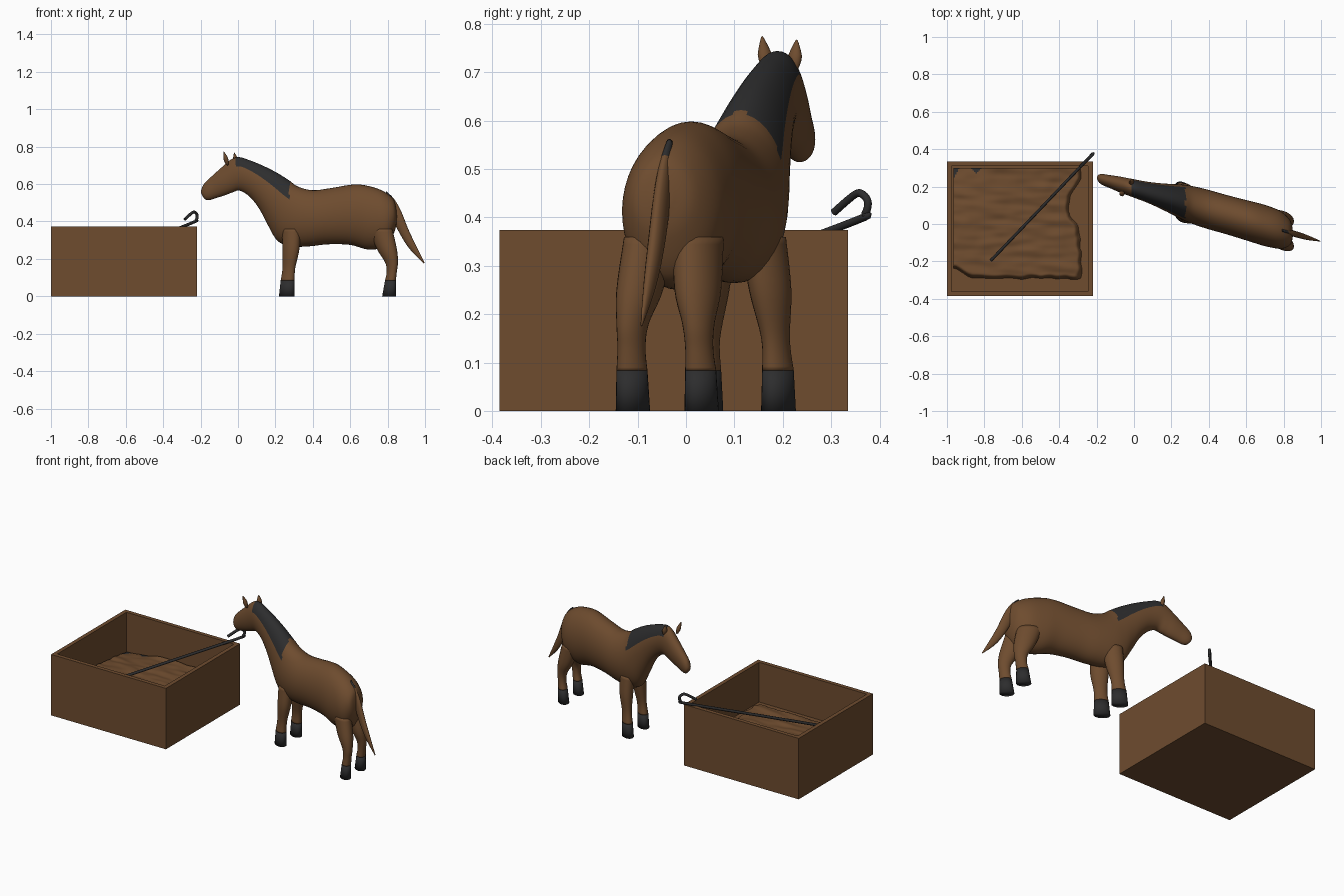
import bpy, bmesh, math
from mathutils import Vector, noise

if bpy.data.objects.get("Cube"):
    bpy.data.objects.remove(bpy.data.objects["Cube"])


def material(name, rgb):
    m = bpy.data.materials.new(name)
    m.use_nodes = True
    m.diffuse_color = (*rgb, 1)
    node = next(n for n in m.node_tree.nodes if n.type == 'BSDF_PRINCIPLED')
    node.inputs["Base Color"].default_value = (*rgb, 1)
    node.inputs["Roughness"].default_value = 0.8
    return m


BROWN = material("brown", (0.156, 0.072, 0.028))
BLACK = material("charcoal", (0.026, 0.026, 0.027))


def finish(name, bm, smooth=True):
    bmesh.ops.recalc_face_normals(bm, faces=bm.faces[:])
    mesh = bpy.data.meshes.new(name)
    bm.to_mesh(mesh)
    bm.free()
    mesh.materials.append(BROWN)
    mesh.materials.append(BLACK)
    for p in mesh.polygons:
        p.use_smooth = smooth
    ob = bpy.data.objects.new(name, mesh)
    bpy.context.collection.objects.link(ob)
    return ob


def spine_y(x):
    # the horse stands along a slanted line across the ground
    return 0.19 - 0.283 * x


def resample(rows, steps):
    # Catmull-Rom interpolation of stations
    out = []
    n = len(rows)
    for i in range(n - 1):
        quad = [rows[min(max(i + k, 0), n - 1)] for k in (-1, 0, 1, 2)]
        for s in range(steps):
            t = s / steps
            out.append([0.5 * (2 * b + (c - a) * t + (2 * a - 5 * b + 4 * c - d) * t * t
                               + (3 * b - a - 3 * c + d) * t ** 3)
                        for a, b, c, d in zip(*quad)])
    return out + [list(rows[-1])]


def loft(name, rows, steps, sides, dark):
    # each row: top x, top z, bottom x, bottom z, half width, sideways offset
    bm = bmesh.new()
    rings = []
    for tx, tz, bx, bz, w, off in resample(rows, steps):
        ring = []
        for k in range(sides):
            a = 2 * math.pi * k / sides
            c = (1 + math.cos(a)) / 2
            x = bx + (tx - bx) * c
            z = bz + (tz - bz) * c
            ring.append(bm.verts.new((x, spine_y(x) + off + w * math.sin(a), z)))
        rings.append(ring)
    for i in range(len(rings) - 1):
        for k in range(sides):
            j = (k + 1) % sides
            f = bm.faces.new((rings[i][k], rings[i][j], rings[i + 1][j], rings[i + 1][k]))
            height = (1 + math.cos(2 * math.pi * (k + 0.5) / sides)) / 2
            f.material_index = int(dark(f.calc_center_median(), height))
    for ring in (rings[0], rings[-1]):
        f = bm.faces.new(ring)
        f.material_index = int(dark(f.calc_center_median(), 0))
    return finish(name, bm)


# horse torso, neck and head in one skin, with the mane as dark crest faces
body = [(.846, .47, .85, .42, .02), (.83, .52, .84, .355, .065), (.775, .563, .795, .27, .1),
        (.7, .589, .7, .25, .11), (.62, .598, .6, .275, .108), (.5, .579, .48, .278, .105),
        (.4, .567, .38, .267, .105), (.32, .587, .28, .267, .1), (.27, .622, .21, .298, .09),
        (.2, .665, .16, .38, .076), (.125, .702, .115, .465, .064), (.06, .728, .065, .53, .055),
        (.005, .744, .01, .565, .05), (-.04, .73, -.03, .555, .046), (-.09, .687, -.07, .54, .042),
        (-.14, .642, -.115, .526, .035), (-.18, .603, -.15, .515, .03),
        (-.195, .573, -.173, .517, .022), (-.198, .553, -.187, .532, .01)]
loft("horse_body", [r + (0,) for r in body], 5, 40,
     lambda c, h: h > 0.7 and -0.015 < c.x < 0.275)

# legs: centre x, sideways distance, z, half length, half width
front = [(.261, .075, 0, .042, .034), (.265, .075, .084, .037, .031), (.272, .072, .15, .034, .028),
         (.283, .064, .25, .045, .042), (.285, .05, .36, .05, .045)]
rear = [(.808, .071, 0, .037, .034), (.815, .071, .084, .029, .031), (.822, .07, .13, .027, .028),
        (.821, .068, .18, .034, .032), (.797, .06, .25, .053, .046), (.76, .05, .36, .065, .05)]
for label, rows in (("front", front), ("rear", rear)):
    for side, s in (("left", 1), ("right", -1)):
        # the dark hoof and the brown leg share a station at the hoof line
        hoof = [(x + r, z, x - r, z, w, s * v) for x, v, z, r, w in rows[:2]]
        limb = [(x + r, z, x - r, z, w, s * v) for x, v, z, r, w in rows[1:]]
        loft(f"{label}_{side}_hoof", hoof, 2, 24, lambda c, h: True)
        loft(f"{label}_{side}_leg", limb, 5, 24, lambda c, h: False)

# tail, with a brown root
tail = [(.793, .562, .79, .55, .006), (.835, .52, .8, .5, .012), (.872, .455, .82, .43, .016),
        (.91, .36, .865, .335, .016), (.95, .275, .92, .25, .012), (.998, .18, .994, .175, .002)]
loft("tail", [r + (0,) for r in tail], 6, 16, lambda c, h: c.z > 0.525)

# ears
for side, base, tip in (("left", (-.008, .222, .7), (-.02, .229, .768)),
                        ("right", (-.055, .168, .7), (-.077, .157, .775))):
    base, tip = Vector(base), Vector(tip)
    bm = bmesh.new()
    bmesh.ops.create_uvsphere(bm, u_segments=16, v_segments=10, radius=1)
    turn = (tip - base).to_track_quat('Z', 'Y')
    for v in bm.verts:
        taper = 1 - 0.6 * max(v.co.z, 0)
        local = Vector((v.co.x * .015 * taper, v.co.y * .012 * taper, v.co.z * (tip - base).length / 2))
        v.co = (base + tip) / 2 + turn @ local
    finish(f"{side}_ear", bm)

# open box
bm = bmesh.new()
bmesh.ops.create_cube(bm, size=1)
for v in bm.verts:
    v.co = ((v.co.x * .78) - .61, v.co.y * .72 - .025, (v.co.z + .5) * .374)
top = max(bm.faces, key=lambda f: f.calc_center_median().z)
bmesh.ops.inset_region(bm, faces=[top], thickness=.035)
walls = bmesh.ops.extrude_face_region(bm, geom=[top])
floor = [g for g in walls["geom"] if isinstance(g, bmesh.types.BMFace)]
for v in floor[0].verts:
    v.co.z = .13
if top.is_valid:
    bm.faces.remove(top)
finish("box", bm, smooth=False)


# rough heap of sand that falls away to the floor on two sides
def sand_height(x, y):
    rough = noise.noise(Vector((x * 14, y * 14, 3)))
    edge_x = -.29 - .07 * math.exp(-((y - .1) / .1) ** 2) + .02 * rough
    edge_y = -.285 + .05 * math.exp(-((x + .96) / .06) ** 2) + .012 * rough
    t = min(max(min(edge_x - x, y - edge_y) / .025 + .5, 0), 1)
    corner = math.exp(-((x + .96) ** 2 + (y - .3) ** 2) / .03)
    ripple = .007 * noise.noise(Vector((x * 7, y * 25, 1))) + .004 * rough
    return .122 + t * t * (3 - 2 * t) * (.046 + ripple - .025 * corner)


bm = bmesh.new()
bmesh.ops.create_grid(bm, x_segments=90, y_segments=90, size=.5)
for v in bm.verts:
    x, y = v.co.x * .71 - .61, v.co.y * .65 - .025
    v.co = (x, y, sand_height(x, y))
# small dark patches by the back wall
for f in bm.faces:
    c = f.calc_center_median()
    corner_patch = (c.x + .965) + (.3 - c.y) * .5 < .03 and c.y > .25
    wall_patch = abs(c.x + .84) + (.3 - c.y) < .03
    f.material_index = int(corner_patch or wall_patch)
finish("sand", bm)

# hooked stick leaning on the box corner
path = [(-.765, -.195, .19), (-.5, .082, .293), (-.245, .35, .393), (-.224, .37, .408),
        (-.218, .376, .43), (-.226, .367, .446), (-.243, .35, .448), (-.285, .306, .411)]
curve = bpy.data.curves.new("hooked_stick", 'CURVE')
curve.dimensions = '3D'
curve.bevel_depth = .008
curve.bevel_resolution = 3
curve.use_fill_caps = True
spline = curve.splines.new('POLY')
points = resample(path, 6)
spline.points.add(len(points) - 1)
for p, co in zip(spline.points, points):
    p.co = (*co, 1)
spline.use_smooth = True
curve.materials.append(BLACK)
bpy.context.collection.objects.link(bpy.data.objects.new("hooked_stick", curve))
